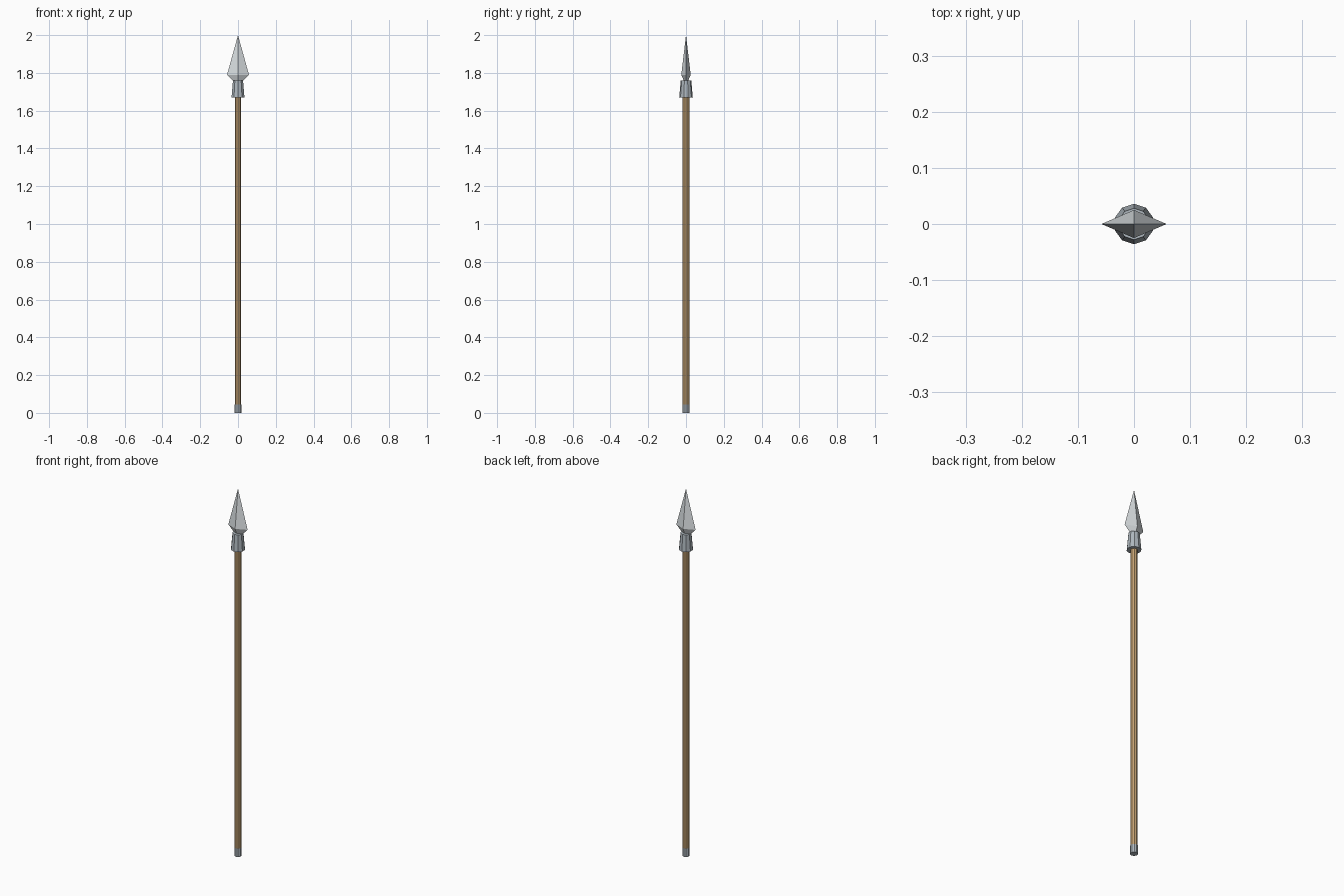
import bpy

if "Cube" in bpy.data.objects:
    bpy.data.objects.remove(bpy.data.objects["Cube"])

def paint(obj, name, color):
    mat = bpy.data.materials.new(name)
    mat.diffuse_color = color
    mat.use_nodes = True
    mat.node_tree.nodes["Principled BSDF"].inputs["Base Color"].default_value = mat.diffuse_color
    obj.data.materials.append(mat)

def tapered(name, sides, z0, z1, r0, r1, color):
    bpy.ops.mesh.primitive_cone_add(vertices=sides, radius1=r0, radius2=r1,
                                    depth=z1 - z0, location=(0, 0, (z0 + z1) / 2))
    obj = bpy.context.object
    obj.name = name
    paint(obj, name + "_colour", color)
    return obj

STEEL = (0.42, 0.47, 0.51, 1)

# Wooden pole, metal butt cap and flared socket
tapered("shaft", 10, 0.02, 1.72, 0.018, 0.018, (0.55, 0.36, 0.17, 1))
tapered("butt_cap", 10, 0.0, 0.045, 0.019, 0.019, STEEL)
tapered("socket", 10, 1.67, 1.76, 0.036, 0.028, STEEL)

# Diamond-section blade: long upper point, short lower point inside the socket
ring = [(0.058, 0, 1.79), (0, 0.025, 1.79), (-0.058, 0, 1.79), (0, -0.025, 1.79)]
verts = ring + [(0, 0, 2.0), (0, 0, 1.732)]
faces = []
for i in range(4):
    j = (i + 1) % 4
    faces += [(i, j, 4), (j, i, 5)]
mesh = bpy.data.meshes.new("blade")
mesh.from_pydata(verts, [], faces)
blade = bpy.data.objects.new("blade", mesh)
bpy.context.collection.objects.link(blade)
paint(blade, "blade_colour", (0.68, 0.72, 0.74, 1))
